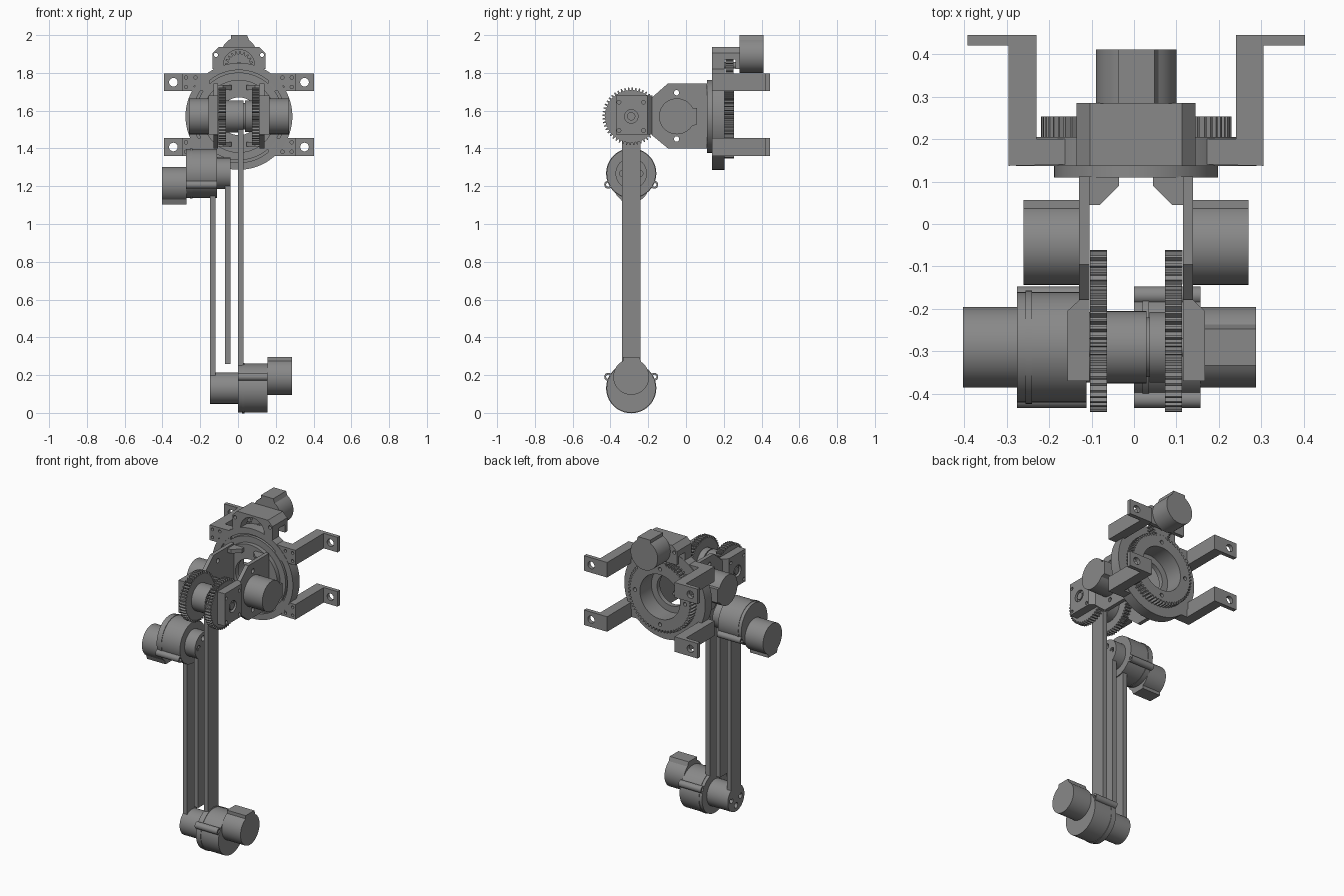
import bpy, bmesh
from math import sin, cos, pi, asin, radians
from mathutils import Vector

cube = bpy.data.objects.get("Cube")
if cube:
    bpy.data.objects.remove(cube)

grey = bpy.data.materials.new("machine_grey")
grey.use_nodes = True
colour = (0.25, 0.25, 0.25, 1)
grey.diffuse_color = colour
grey.node_tree.nodes["Principled BSDF"].inputs["Base Color"].default_value = colour

CX = 0.005        # mirror plane
AXIS_Z = 1.57     # shoulder and turntable height
ARM_Y = -0.29     # arm centre line
MOTOR_R = 0.095


def place(axis, u, v, w):
    return {"x": Vector((w, u, v)), "y": Vector((u, w, v)), "z": Vector((u, v, w))}[axis]


def finish(name, bm):
    bmesh.ops.recalc_face_normals(bm, faces=bm.faces)
    mesh = bpy.data.meshes.new(name)
    bm.to_mesh(mesh)
    bm.free()
    mesh.materials.append(grey)
    obj = bpy.data.objects.new(name, mesh)
    bpy.context.collection.objects.link(obj)
    return obj


def prism(name, axis, pts, a, b):
    """Extrude a flat outline from a to b along an axis."""
    bm = bmesh.new()
    lo = [bm.verts.new(place(axis, u, v, a)) for u, v in pts]
    hi = [bm.verts.new(place(axis, u, v, b)) for u, v in pts]
    bm.faces.new(lo)
    bm.faces.new(hi)
    for i in range(len(pts)):
        j = (i + 1) % len(pts)
        bm.faces.new((lo[i], lo[j], hi[j], hi[i]))
    return finish(name, bm)


def circle(u, v, r, n=48, start=0.0, sweep=2 * pi):
    return [(u + r * cos(start + sweep * i / n), v + r * sin(start + sweep * i / n)) for i in range(n)]


def rect(u0, u1, v0, v1):
    return [(u0, v0), (u1, v0), (u1, v1), (u0, v1)]


def cyl(name, axis, u, v, r, a, b, n=48):
    return prism(name, axis, circle(u, v, r, n), a, b)


def box(name, x0, x1, y0, y1, z0, z1):
    return prism(name, "z", rect(x0, x1, y0, y1), z0, z1)


def gear(name, axis, u, v, r, depth, teeth, a, b):
    pts = []
    for i in range(teeth):
        for t, rad in ((0, r - depth), (0.4, r - depth), (0.55, r), (0.85, r)):
            ang = 2 * pi * (i + t) / teeth
            pts.append((u + rad * cos(ang), v + rad * sin(ang)))
    return prism(name, axis, pts, a, b)


def motor(name, axis, u, v, a, b, heading):
    """Round can with a square wiring cap on the side it heads to."""
    half = asin(0.043 / MOTOR_R)
    pts = circle(u, v, MOTOR_R, 44, heading + half, 2 * (pi - half))
    c, s = cos(heading), sin(heading)
    for side in (-0.043, 0.043):
        pts.append((u + 0.105 * c - side * s, v + 0.105 * s + side * c))
    return prism(name, axis, pts, a, b)


def lathe(name, profile, y_axis_z, n=72):
    """Spin a closed (radius, y) profile round the turntable axis."""
    bm = bmesh.new()
    rings = [[bm.verts.new((CX + r * cos(2 * pi * i / n), y, y_axis_z + r * sin(2 * pi * i / n)))
              for r, y in profile] for i in range(n)]
    m = len(profile)
    for i in range(n):
        p, q = rings[i], rings[(i + 1) % n]
        for k in range(m):
            bm.faces.new((p[k], p[(k + 1) % m], q[(k + 1) % m], q[k]))
    return finish(name, bm)


def cut(obj, cutters):
    for c in cutters:
        mod = obj.modifiers.new("cut", "BOOLEAN")
        mod.operation = "DIFFERENCE"
        mod.solver = "EXACT"
        mod.object = c
    graph = bpy.context.evaluated_depsgraph_get()
    mesh = bpy.data.meshes.new_from_object(obj.evaluated_get(graph))
    obj.modifiers.clear()
    obj.data = mesh
    for c in cutters:
        bpy.data.objects.remove(c)
    return obj


def holes(obj, axis, spots, r, a, b):
    return cut(obj, [cyl("hole_cutter", axis, u, v, r, a, b, 20) for u, v in spots])


def mx(x, side):
    """Mirror an x value to the chosen side."""
    return x if side < 0 else 2 * CX - x


# Turntable: grooved flange with stepped bore, ring gear, front plate
lathe("turntable_flange", [(0.14, 0.137), (0.232, 0.137), (0.232, 0.155), (0.245, 0.155),
                           (0.245, 0.137), (0.283, 0.137), (0.283, 0.205), (0.14, 0.205)], AXIS_Z)
ring = gear("ring_gear", "y", CX, AXIS_Z, 0.224, 0.016, 64, 0.205, 0.253)
cut(ring, [cyl("bore", "y", CX, AXIS_Z, 0.14, 0.1, 0.3, 72)])
holes(ring, "y", [(CX + 0.175 * i, AXIS_Z + 0.175 * j) for i, j in ((1, 0), (-1, 0), (0, 1), (0, -1))],
      0.012, 0.22, 0.3)
lathe("yoke_back_plate", [(0.1, 0.11), (0.193, 0.11), (0.193, 0.139), (0.1, 0.139)], AXIS_Z)

# Four rear mounting brackets
for side, word in ((-1, "right"), (1, "left")):
    for z0, level in ((1.36, "lower"), (1.703, "upper")):
        z1 = z0 + 0.095
        zc = (z0 + z1) / 2
        outline = [(-0.15, 0.14), (-0.295, 0.137), (-0.295, 0.42), (-0.392, 0.42), (-0.392, 0.445),
                   (-0.23, 0.445), (-0.23, 0.2), (-0.15, 0.2)]
        arm = prism(f"{word}_{level}_bracket", "z", [(mx(x, side), y) for x, y in outline], z0, z1)
        holes(arm, "y", [(mx(-0.342, side), zc)], 0.023, 0.4, 0.47)
        holes(arm, "y", [(mx(x, side), zc + d) for x in (-0.275, -0.225) for d in (-0.025, 0.025)],
              0.009, 0.12, 0.16)

# Turntable drive: saddle with arched opening, pinion, motor
saddle = prism("drive_saddle", "y", [(CX + x, z) for x, z in (
    (-0.14, 1.82), (0.14, 1.82), (0.14, 1.905), (0.108, 1.937), (-0.108, 1.937), (-0.14, 1.905))], 0.137, 0.285)
cut(saddle, [cyl("arch", "y", CX, 1.84, 0.083, 0.1, 0.262),
             box("rear_relief", -0.2, 0.2, 0.203, 0.262, 1.7, 1.87)])
holes(saddle, "y", [(CX - 0.122, 1.895), (CX + 0.122, 1.895)], 0.011, 0.1, 0.3)
gear("drive_pinion", "y", CX, 1.84, 0.075, 0.015, 20, 0.21, 0.252)
cyl("drive_shaft", "y", CX, 1.84, 0.018, 0.2, 0.29, 20)
motor("turntable_motor", "y", CX, 1.895, 0.283, 0.411, pi / 2)

# Shoulder: mirrored side plates, gussets, motors, gears and bearing blocks
for side, word in ((-1, "right"), (1, "left")):
    def span(a, b):
        return sorted((mx(a, side), mx(b, side)))

    plate = prism(f"{word}_yoke_plate", "x", [(-0.18, 1.47), (-0.095, 1.4), (0.112, 1.4), (0.112, 1.745),
                                             (-0.095, 1.745), (-0.18, 1.67)], *span(-0.129, -0.105))
    holes(plate, "x", [(-0.05, 1.695), (-0.05, 1.45)], 0.014, *span(-0.2, -0.08))
    gusset = [(-0.107, 0.112), (-0.035, 0.112), (-0.035, 0.09), (-0.08, 0.045), (-0.107, 0.045)]
    for z, level in ((1.41, "lower"), (1.71, "upper")):
        prism(f"{word}_{level}_gusset", "z", [(mx(x, side), y) for x, y in gusset], z, z + 0.025)
    motor(f"{word}_shoulder_motor", "x", -0.048, AXIS_Z, *span(-0.26, -0.128), 0)
    gear(f"{word}_shoulder_pinion", "x", -0.102, AXIS_Z, 0.041, 0.012, 12, *span(-0.104, -0.063))
    gear(f"{word}_shoulder_gear", "x", ARM_Y, AXIS_Z, 0.153, 0.014, 48, *span(-0.103, -0.063))
    block = prism(f"{word}_bearing_block", "z", [(mx(x, side), y) for x, y in (
        (-0.157, -0.37), (-0.157, -0.205), (-0.128, -0.178), (-0.105, -0.178), (-0.105, -0.37))], 1.475, 1.68)
    holes(block, "x", [(ARM_Y, AXIS_Z)], 0.036, *span(-0.18, -0.14))
    holes(block, "x", [(ARM_Y + i * 0.065, AXIS_Z + j * 0.075) for i in (-1, 1) for j in (-1, 1)],
          0.01, *span(-0.18, -0.14))
    cyl(f"{word}_axle", "x", ARM_Y, AXIS_Z, 0.022, *span(-0.153, -0.06), 20)

# Differential drum between the shoulder gears
cyl("differential_drum", "x", ARM_Y, AXIS_Z, 0.085, -0.064, 0.03)
cyl("differential_core", "x", ARM_Y, AXIS_Z, 0.07, 0.028, 0.038)
cyl("differential_cap", "x", ARM_Y, AXIS_Z, 0.083, 0.037, 0.075)


# Geared joint: drum with screw ears, output hub with holes, offset motor
def joint(name, z, drum, hub, can, offset, hub_face):
    cyl(f"{name}_drum", "x", ARM_Y, z, 0.13, *drum)
    cyl(f"{name}_rim", "x", ARM_Y, z, 0.133, drum[0] + 0.02, drum[0] + 0.035)
    ear_z = z + offset
    for i, word in ((-1, "front"), (1, "back")):
        y = ARM_Y + 0.122 * i
        ear = cyl(f"{name}_{word}_ear", "x", y, ear_z, 0.021, *drum, 24)
        holes(ear, "x", [(y, ear_z)], 0.011, drum[0] - 0.05, drum[1] + 0.05)
    out = cyl(f"{name}_hub", "x", ARM_Y, z, 0.083, *hub)
    holes(out, "x", [(ARM_Y + 0.045 * cos(t), z + 0.045 * sin(t)) for t in (0, pi / 2, pi, 3 * pi / 2)],
          0.017, hub_face - 0.03, hub_face + 0.03)
    motor(f"{name}_motor", "x", ARM_Y, ear_z, *can, pi / 2 if offset > 0 else -pi / 2)


joint("knee", 1.268, (-0.275, -0.112), (-0.114, -0.04), (-0.402, -0.273), -0.06, -0.04)
joint("ankle", 0.131, (0.0, 0.157), (-0.147, 0.002), (0.155, 0.287), 0.06, -0.147)

# Parallel arm bars
for name, x0, z0, z1 in (("outer_bar", -0.148, 0.14, 1.175), ("middle_bar", -0.07, 0.26, 1.27),
                         ("main_bar", 0.0, 0.14, 1.56)):
    box(name, x0, x0 + 0.03, ARM_Y - 0.05, ARM_Y + 0.05, z0, z1)

# Smooth round surfaces, keep edges sharp
bpy.ops.object.select_all(action="DESELECT")
for obj in bpy.context.collection.objects:
    if obj.type == "MESH" and obj.data.materials and obj.data.materials[0] == grey:
        obj.select_set(True)
        bpy.context.view_layer.objects.active = obj
bpy.ops.object.shade_smooth_by_angle(angle=radians(25))
